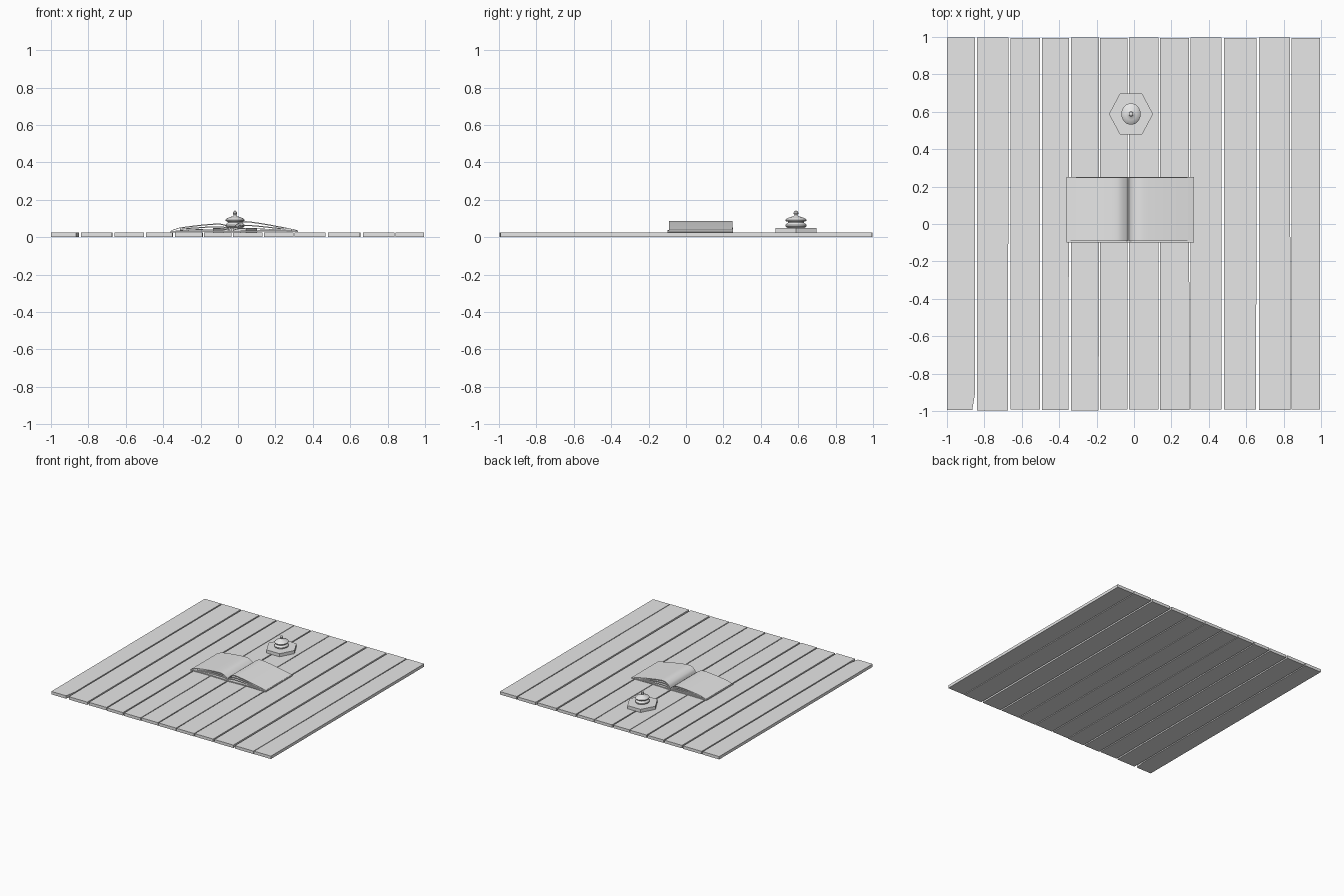
import bpy, bmesh, math, random

cube = bpy.data.objects.get("Cube")
if cube:
    bpy.data.objects.remove(cube, do_unlink=True)
random.seed(4)

grey = bpy.data.materials.new("plain_grey")
grey.use_nodes = True
grey.diffuse_color = (0.8, 0.8, 0.8, 1)
grey.node_tree.nodes["Principled BSDF"].inputs["Base Color"].default_value = grey.diffuse_color


def finish(name, bm, smooth=False):
    bmesh.ops.recalc_face_normals(bm, faces=bm.faces)
    mesh = bpy.data.meshes.new(name)
    bm.to_mesh(mesh)
    bm.free()
    mesh.materials.append(grey)
    obj = bpy.data.objects.new(name, mesh)
    bpy.context.collection.objects.link(obj)
    if smooth:
        bpy.ops.object.select_all(action="DESELECT")
        obj.select_set(True)
        bpy.context.view_layer.objects.active = obj
        bpy.ops.object.shade_smooth_by_angle(angle=math.radians(35))
    return obj


def prism(name, outline, offset):
    """Closed solid from a flat outline pushed along an offset."""
    bm = bmesh.new()
    face = bm.faces.new([bm.verts.new(p) for p in outline])
    out = bmesh.ops.extrude_face_region(bm, geom=[face], use_keep_orig=True)
    moved = [v for v in out["geom"] if isinstance(v, bmesh.types.BMVert)]
    bmesh.ops.translate(bm, verts=moved, vec=offset)
    return finish(name, bm)


def curve(points, steps=5):
    """Smooth path through a few points."""
    pts = [points[0]] + points + [points[-1]]
    path = []
    for a, b, c, d in zip(pts, pts[1:], pts[2:], pts[3:]):
        for i in range(steps):
            t = i / steps
            path.append(tuple(
                0.5 * (2 * q + (r - p) * t + (2 * p - 5 * q + 4 * r - s) * t * t
                       + (3 * q - p - 3 * r + s) * t ** 3)
                for p, q, r, s in zip(a, b, c, d)))
    return path + [points[-1]]


def sheet(name, path, thickness, front, back):
    """Curved slab across the book, with a vertical thickness."""
    bm = bmesh.new()
    rows = []
    for x, z in path:
        rows.append([bm.verts.new(p) for p in (
            (x, front, z), (x, back, z), (x, back, z - thickness), (x, front, z - thickness))])
    for a, b in zip(rows, rows[1:]):
        for i in range(4):
            j = (i + 1) % 4
            bm.faces.new((a[i], a[j], b[j], b[i]))
    bm.faces.new(rows[0])
    bm.faces.new(rows[-1])
    return finish(name, bm, smooth=True)


# Floor planks, with narrow uneven gaps
TOP = 0.024
edges = [(-1, -.85), (-.84, -.672), (-.66, -.503), (-.492, -.348),
         (-.338, -.187), (-.182, -.036), (-.026, .132), (.138, .294),
         (.303, .468), (.481, .655), (.668, .834), (.842, .995)]
for n, (left, right) in enumerate(edges):
    front = -0.997 + random.uniform(0, 0.006)
    back = 0.997 - random.uniform(0, 0.003)
    lean = random.uniform(-0.003, 0.003)
    outline = [(left, front, 0), (right + lean, front, 0), (right, back, 0), (left, back, 0)]
    if n == 0:  # worn corner
        outline[1:2] = [(right - 0.015, front, 0), (right, front + 0.09, 0)]
    prism(f"plank_{n + 1}", outline, (0, 0, TOP))

# Open book: cover, page blocks and loose upper leaves
cover = [(-.36, .034), (-.2, .036), (-.06, .034), (-.03, .033),
         (0, .034), (.16, .038), (.32, .036)]
sheet("book_cover", curve(cover), 0.008, -0.1, 0.25)

left_page = [(-.31, .052), (-.22, .064), (-.13, .072), (-.08, .07), (-.045, .052), (-.032, .038)]
right_page = [(-.028, .038), (-.012, .066), (.03, .085), (.1, .079), (.2, .062), (.29, .044)]
for side, page in (("left", left_page), ("right", right_page)):
    path = curve(page)
    sheet(side + "_upper_leaves", path, 0.006, -0.09, 0.248)
    lower = [(x, 0.035 + max(0.001, (z - 0.035) * 0.62)) for x, z in path]
    sheet(side + "_page_block", lower, 0.006, -0.086, 0.244)
    inner = [(x, 0.034 + max(0.001, (z - 0.035) * 0.3)) for x, z in path]
    sheet(side + "_inner_pages", inner, 0.004, -0.088, 0.246)
# Outer leaf lying down to the cover edge
sheet("left_loose_leaf", [(-.355, .037), (-.31, .052)], 0.003, -0.09, 0.25)
sheet("right_loose_leaf", [(.29, .044), (.315, .038)], 0.003, -0.09, 0.25)

# Hexagonal stand
CX, CY = -0.016, 0.588
hexagon = [(CX + 0.118 * math.cos(math.radians(60 * i)),
            CY + 0.127 * math.sin(math.radians(60 * i)), TOP) for i in range(6)]
prism("hexagonal_stand", hexagon, (0, 0, 0.026))

# Lidded pot with a knob, turned from one profile
profile = [(0, .05), (.042, .05), (.053, .057), (.054, .066), (.046, .073),
           (.04, .078), (.041, .083), (.052, .086), (.054, .093), (.047, .1),
           (.03, .107), (.012, .112), (.007, .118), (.012, .126), (.011, .135), (0, .144)]
bm = bmesh.new()
verts = [bm.verts.new((r, 0, z)) for r, z in profile]
lines = [bm.edges.new(pair) for pair in zip(verts, verts[1:])]
bmesh.ops.spin(bm, geom=verts + lines, cent=(0, 0, 0), axis=(0, 0, 1),
               angle=math.tau, steps=24)
bmesh.ops.remove_doubles(bm, verts=bm.verts, dist=0.0005)
pot = finish("lidded_pot", bm, smooth=True)
pot.location = (CX, CY, 0)
pot.scale = (0.95, 1.06, 1)
